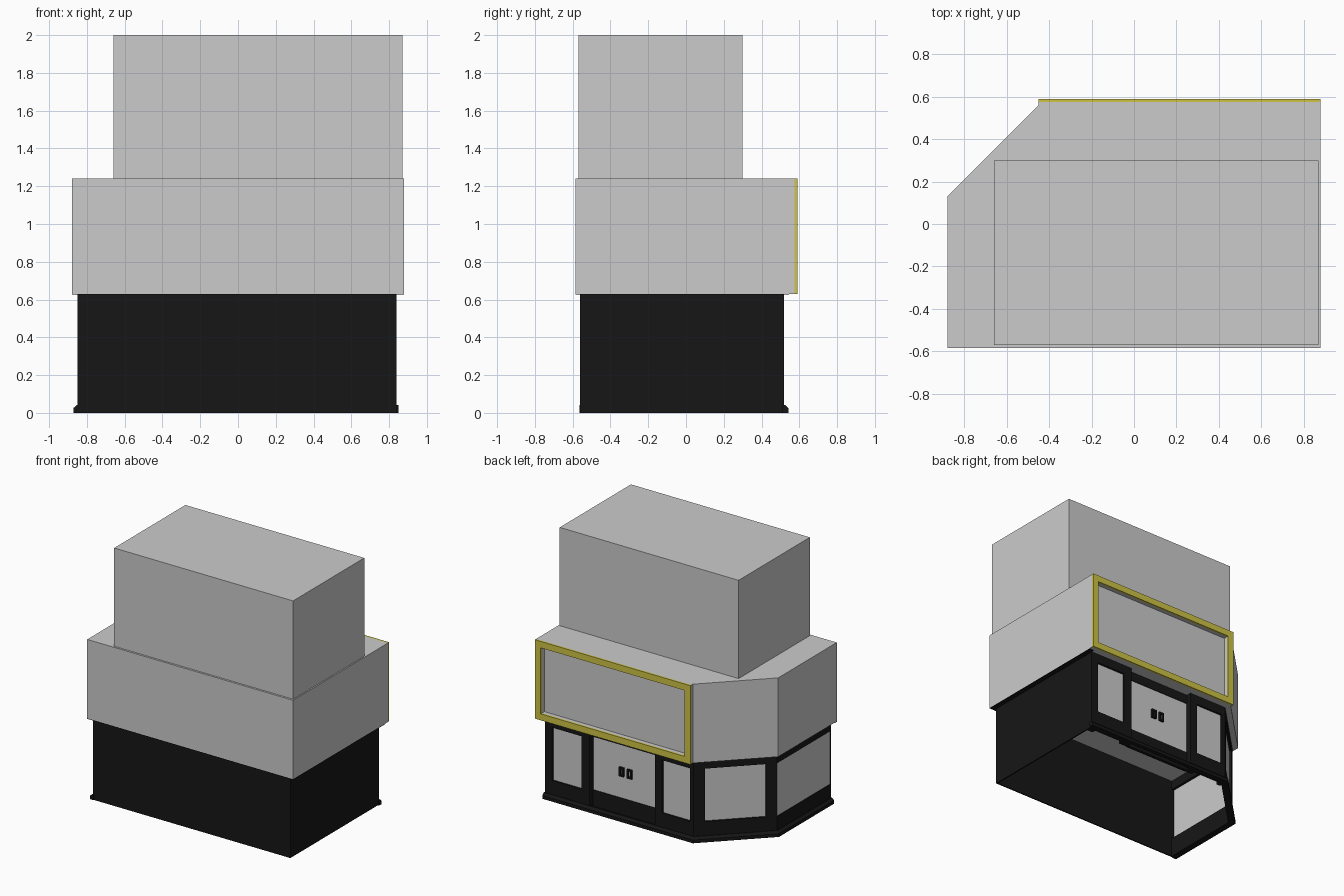
import bpy, bmesh
from mathutils import Vector, Matrix

if "Cube" in bpy.data.objects:
    bpy.data.objects.remove(bpy.data.objects["Cube"])


def material(name, rgb):
    m = bpy.data.materials.new(name)
    m.diffuse_color = (*rgb, 1)
    m.use_nodes = True
    m.node_tree.nodes["Principled BSDF"].inputs["Base Color"].default_value = m.diffuse_color
    return m


BLACK = material("black_paint", (0.008, 0.008, 0.008))
YELLOW = material("yellow_trim", (0.62, 0.55, 0.06))


def finish(name, bm, mat=None):
    bmesh.ops.recalc_face_normals(bm, faces=bm.faces)
    me = bpy.data.meshes.new(name)
    bm.to_mesh(me)
    bm.free()
    if mat:
        me.materials.append(mat)
    ob = bpy.data.objects.new(name, me)
    bpy.context.collection.objects.link(ob)
    return ob


def boxes(name, items, mat=None, frame=Matrix.Identity(4)):
    """Boxes given as (u0, u1, v0, v1, z0, z1) in a local frame."""
    bm = bmesh.new()
    for u0, u1, v0, v1, z0, z1 in items:
        c = Vector(((u0 + u1) / 2, (v0 + v1) / 2, (z0 + z1) / 2))
        s = Matrix.Diagonal((u1 - u0, v1 - v0, z1 - z0, 1))
        bmesh.ops.create_cube(bm, size=1, matrix=frame @ Matrix.Translation(c) @ s)
    return finish(name, bm, mat)


def prism(name, outline, z0, z1, mat=None):
    bm = bmesh.new()
    f = bm.faces.new([bm.verts.new((x, y, z0)) for x, y in outline])
    ext = bmesh.ops.extrude_face_region(bm, geom=[f])
    vs = [g for g in ext["geom"] if isinstance(g, bmesh.types.BMVert)]
    bmesh.ops.translate(bm, verts=vs, vec=(0, 0, z1 - z0))
    return finish(name, bm, mat)


def ring(u0, u1, v0, v1, z0, z1, t):
    """Four boxes forming a rectangular frame of width t."""
    return [(u0, u1, v0, v1, z0, z0 + t), (u0, u1, v0, v1, z1 - t, z1),
            (u0, u0 + t, v0, v1, z0 + t, z1 - t), (u1 - t, u1, v0, v1, z0 + t, z1 - t)]


def wall_frame(a, b):
    """u runs from a to b, v points outward, z up."""
    u = (Vector(b) - Vector(a)).normalized()
    return Matrix(((u.x, -u.y, 0, a[0]), (u.y, u.x, 0, a[1]), (0, 0, 1, 0), (0, 0, 0, 1)))


# Upper storeys
boxes("tower_block", [(-0.66, 0.87, -0.57, 0.30, 1.24, 2.0)])
prism("sign_storey", [(-0.88, -0.585), (0.88, -0.585), (0.88, 0.545), (-0.45, 0.545),
                      (-0.45, 0.56), (-0.88, 0.13)], 0.63, 1.24)
boxes("sign_surround", ring(-0.45, 0.88, 0.545, 0.575, 0.63, 1.24, 0.05))
boxes("sign_trim", ring(-0.45, 0.88, 0.575, 0.59, 0.63, 1.24, 0.05), YELLOW)

# Plain party walls of the shop and the dark strip under the overhang
TOP, SILL, HEAD = 0.63, 0.15, 0.56
boxes("party_walls", [(-0.85, 0.84, -0.56, -0.55, 0, TOP), (0.83, 0.84, -0.55, 0.52, 0, TOP)], BLACK)
boxes("overhang_soffit", [(0.84, 0.88, -0.585, 0.545, 0.626, TOP),
                          (-0.88, 0.84, -0.585, -0.56, 0.626, TOP)], BLACK)

# Back shopfront: x = 0.84 - u
back, corner, side, end = (0.84, 0.52), (-0.43, 0.52), (-0.85, 0.10), (-0.85, -0.55)
bf = wall_frame(corner, back)
bf = Matrix.Translation((0, 0.52, 0))
D = -0.03
parts = []
for x0, x1 in ((0.53, 0.78), (-0.40, -0.16)):
    parts += [(x0, x1, D, 0, 0, SILL), (x0, x1, D, 0, HEAD, TOP)]
for x0, x1 in ((0.78, 0.84), (0.46, 0.53), (-0.16, -0.10), (-0.43, -0.40)):
    parts.append((x0, x1, -0.06, 0, 0, TOP))
parts += [(-0.10, 0.46, -0.065, -0.04, 0, SILL), (-0.10, 0.46, -0.065, -0.04, HEAD, TOP)]
boxes("shopfront_frame", parts, BLACK, bf)
boxes("shopfront_windows", [(0.53, 0.78, -0.02, -0.015, SILL, HEAD),
                            (-0.40, -0.16, -0.02, -0.015, SILL, HEAD)], None, bf)
boxes("door_leaves", [(-0.10, 0.46, -0.055, -0.045, SILL, HEAD)], None, bf)
handles = []
for cx in (0.145, 0.215):
    handles += ring(cx - 0.02, cx + 0.02, -0.05, -0.03, 0.32, 0.39, 0.012)
boxes("door_handles", handles, BLACK, bf)

# Chamfered corner bay
cf = wall_frame(side, corner)
L = (Vector(corner) - Vector(side)).length
boxes("corner_frame", [(0, L, D, 0, 0, SILL), (0, L, D, 0, HEAD, TOP),
                       (0, 0.08, D, 0, SILL, HEAD), (L - 0.08, L, D, 0, SILL, HEAD)], BLACK, cf)
boxes("corner_window", [(0.08, L - 0.08, -0.02, -0.015, SILL, HEAD)], None, cf)

# Left side: window across its whole width
sf = wall_frame(end, side)
W = side[1] - end[1]
boxes("side_frame", [(0, W, D, 0, 0, SILL), (0, W, D, 0, HEAD, TOP)], BLACK, sf)
boxes("side_window", [(0, W, -0.01, -0.004, SILL, HEAD)], None, sf)

# Plinth moulding swept along the back, corner and left side
path = [((0.85, 0.52), (0, 1)), ((-0.43, 0.52), (-0.414, 1)),
        ((-0.85, 0.10), (-1, 0.414)), ((-0.85, -0.565), (-1, 0))]
profile = [(-0.01, 0), (0.022, 0), (0.022, 0.025), (0.004, 0.042), (-0.01, 0.042)]
bm = bmesh.new()
rows = [[bm.verts.new((p[0] + n[0] * o, p[1] + n[1] * o, z)) for o, z in profile] for p, n in path]
for r, s in zip(rows, rows[1:]):
    for i in range(len(profile)):
        j = (i + 1) % len(profile)
        bm.faces.new((r[i], r[j], s[j], s[i]))
bm.faces.new(rows[0])
bm.faces.new(rows[-1])
finish("plinth", bm, BLACK)
